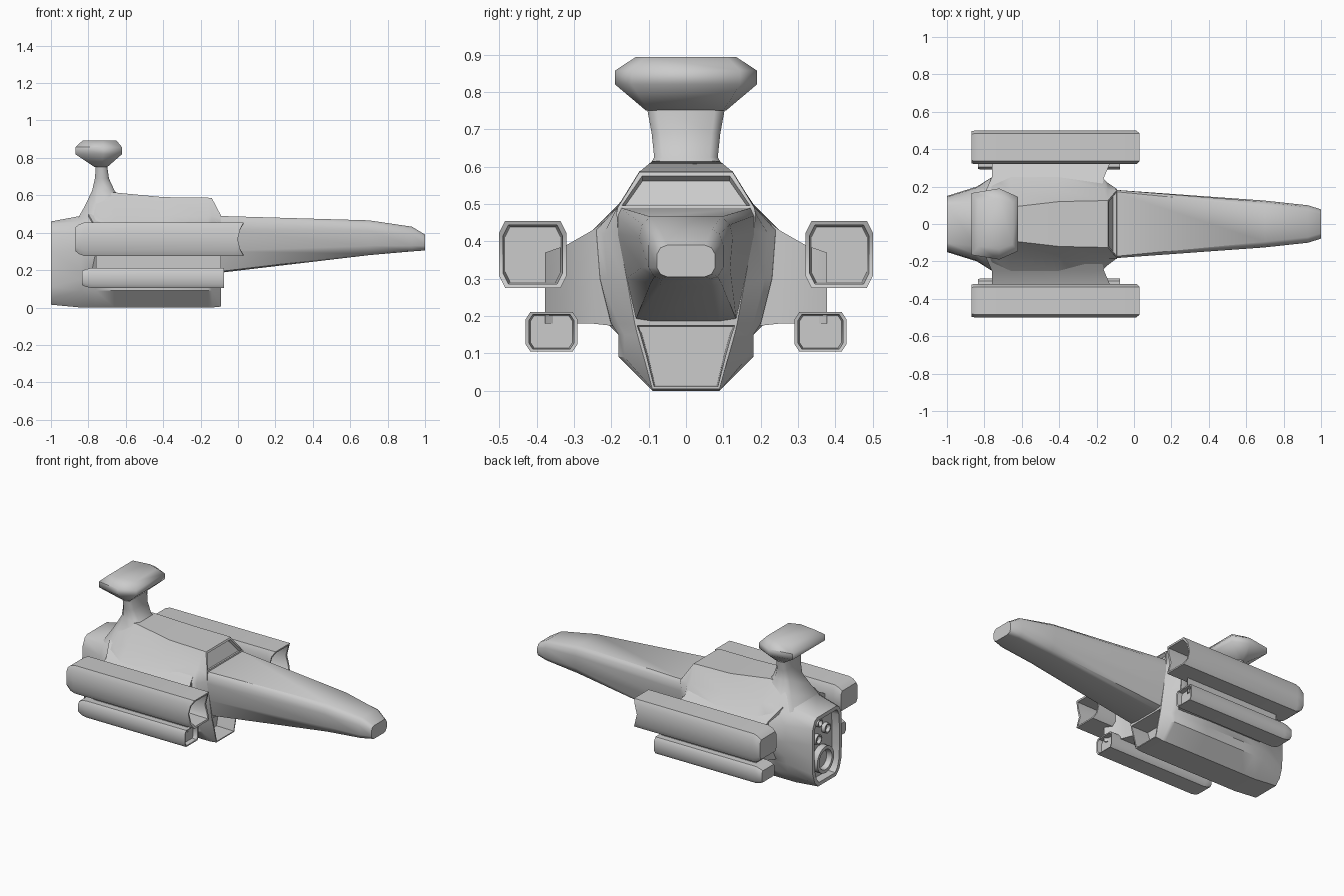
import bpy, bmesh, math
from mathutils import Vector, Matrix

cube = bpy.data.objects.get("Cube")
if cube:
    bpy.data.objects.remove(cube, do_unlink=True)

grey = bpy.data.materials.new("hull_grey")
grey.use_nodes = True
grey.diffuse_color = (0.6, 0.6, 0.6, 1)
grey.node_tree.nodes["Principled BSDF"].inputs["Base Color"].default_value = (0.6, 0.6, 0.6, 1)


def finish(name, bm, mirror=False, angle=50):
    bmesh.ops.recalc_face_normals(bm, faces=bm.faces)
    mesh = bpy.data.meshes.new(name)
    bm.to_mesh(mesh)
    bm.free()
    mesh.materials.append(grey)
    obj = bpy.data.objects.new(name, mesh)
    bpy.context.collection.objects.link(obj)
    bpy.ops.object.select_all(action='DESELECT')
    obj.select_set(True)
    bpy.context.view_layer.objects.active = obj
    bpy.ops.object.shade_smooth_by_angle(angle=math.radians(angle))
    if mirror:
        mod = obj.modifiers.new("mirror", 'MIRROR')
        mod.use_axis = (False, True, False)
    return obj


def loft(rings, cap_start=True, cap_end=True):
    """Skin equal rings of points; returns the bmesh and its vertex rings."""
    bm = bmesh.new()
    vr = [[bm.verts.new(p) for p in ring] for ring in rings]
    n = len(vr[0])
    for a, b in zip(vr, vr[1:]):
        for i in range(n):
            j = (i + 1) % n
            bm.faces.new((a[i], a[j], b[j], b[i]))
    if cap_start:
        bm.faces.new(vr[0])
    if cap_end:
        bm.faces.new(vr[-1])
    return bm, vr


def section(x, half):
    """Symmetric cross-section across the ship at x, bottom to top."""
    return [(x, y, z) for y, z in half] + [(x, -y, z) for y, z in reversed(half)]


def recess(bm, face, rim, depth):
    bmesh.ops.recalc_face_normals(bm, faces=bm.faces)
    bmesh.ops.inset_individual(bm, faces=[face], thickness=rim)
    bmesh.ops.inset_individual(bm, faces=[face], thickness=0.004, depth=-depth)


# Main hull
hull = [
    section(-1.0, [(.09, .015), (.125, .05), (.145, .11), (.15, .2), (.15, .3), (.145, .4), (.125, .445), (.1, .46)]),
    section(-.84, [(.09, 0), (.17, .09), (.18, .15), (.195, .2), (.2, .3), (.195, .4), (.165, .46), (.12, .49)]),
    section(-.76, [(.09, 0), (.18, .09), (.18, .15), (.21, .18), (.25, .3), (.25, .42), (.18, .49), (.09, .6)]),
    section(-.66, [(.09, 0), (.18, .09), (.18, .15), (.21, .18), (.25, .3), (.25, .43), (.18, .5), (.09, .615)]),
    section(-.4, [(.09, 0), (.18, .09), (.18, .15), (.21, .18), (.25, .3), (.25, .43), (.185, .49), (.12, .59)]),
    section(-.16, [(.09, 0), (.18, .09), (.18, .15), (.2, .18), (.23, .3), (.24, .43), (.185, .49), (.125, .587)]),
    section(-.14, [(.09, 0), (.165, .09), (.165, .15), (.18, .18), (.21, .3), (.22, .42), (.185, .49), (.125, .585)]),
    section(-.09, [(.09, .005), (.113, .09), (.13, .15), (.137, .18), (.155, .28), (.182, .43), (.186, .475), (.183, .49)]),
]
bm, rings = loft(hull, cap_end=False)
last, n = rings[-1], len(rings[-1])
scoop = bm.faces.new(last[:4] + last[n - 4:])
bm.faces.new(last[3:n - 3])
windscreen = bm.faces.get((rings[-2][7], rings[-2][8], last[8], last[7]))
rear = bm.faces.get(rings[0])
recess(bm, scoop, .008, .12)
recess(bm, windscreen, .014, .02)
recess(bm, rear, .025, .05)
finish("hull", bm, angle=40)

# Long tapering nose
nose = [
    section(-.12, [(.09, .183), (.135, .19), (.16, .3), (.184, .42), (.184, .47), (.175, .49)]),
    section(.7, [(.07, .28), (.095, .288), (.118, .33), (.125, .41), (.118, .445), (.095, .466)]),
    section(.93, [(.065, .3), (.085, .305), (.1, .33), (.1, .39), (.09, .42), (.07, .432)]),
    section(1.0, [(.05, .305), (.068, .312), (.078, .33), (.078, .365), (.068, .383), (.05, .39)]),
]
bm, _ = loft(nose)
finish("nose", bm)

# Fin that carries the head plate
def slab(z, x0, x1, y):
    c = (x1 - x0) * .25
    half = [(x0, y * .75), (x0 + c, y), (x1 - c, y), (x1, y * .75)]
    return [(x, v, z) for x, v in half] + [(x, -v, z) for x, v in reversed(half)]

bm, _ = loft([slab(.47, -.86, -.56, .185), slab(.55, -.815, -.6, .13), slab(.625, -.78, -.66, .085),
              slab(.69, -.765, -.69, .092), slab(.76, -.76, -.7, .105)])
finish("fin", bm, angle=60)

# Faceted head plate
def plate(z, back, mid, front, yb, ym, yf):
    half = [(back, yb), (mid, ym), (front, yf)]
    return [(x, y, z) for x, y in half] + [(x, -y, z) for x, y in reversed(half)]

bm, _ = loft([plate(.75, -.765, -.73, -.7, .1, .107, .1), plate(.82, -.87, -.72, -.62, .165, .19, .145),
              plate(.857, -.87, -.72, -.62, .165, .19, .145), plate(.893, -.83, -.72, -.65, .12, .135, .11)])
finish("head_plate", bm, angle=55)

# Pylons joining the hull to the engines
def rib(y, x0, x1, z0, z1):
    return [(x0, y, z0), (x1, y, z0), (x1, y, z1), (x0, y, z1)]

bm, _ = loft([rib(.16, -.8, -.18, .17, .5), rib(.25, -.76, -.16, .18, .43),
              rib(.32, -.76, -.13, .18, .39), rib(.377, -.76, -.09, .18, .37)])
finish("pylons", bm, mirror=True, angle=40)


# Engine pods with chamfered corners, an open intake and an optional notched lip
def pod(name, cy, cz, hy, hz, back, front, notch, depth):
    corner = [(.82, -1), (1, -.64), (1, 0), (1, .64), (.82, 1)]
    shape = corner + [(-a, b) for a, b in reversed(corner)]

    def ring(x, sy=1, sz=1, cut=0):
        return [(x - cut * (1 - abs(b)) ** .6, cy + a * hy * sy, cz + b * hz * sz) for a, b in shape]

    bm, _ = loft([ring(back, .95, .7), ring(back + .02, 1, .88), ring(back + .05), ring(front - .05),
                  ring(front, 1, 1, notch), ring(front - .002, .88, .88, notch),
                  ring(front - depth, .82, .82)])
    finish(name, bm, mirror=True, angle=45)


pod("upper_engine_pods", .41, .365, .09, .09, -.87, .03, .032, .16)
pod("lower_engine_pods", .36, .158, .069, .053, -.835, -.075, 0, .03)


# Rear thrusters inside the stern recess
def thruster(name, y, z, radius, length):
    profile = [(0, 1), (length, 1), (length, .75), (length * .3, .65)]
    bm, _ = loft([[(-.945 - d, y + radius * r * math.cos(k * math.tau / 24),
                    z + radius * r * math.sin(k * math.tau / 24)) for k in range(24)] for d, r in profile])
    finish(name, bm, angle=35)


thruster("main_thruster", 0, .15, .085, .045)
thruster("lower_small_thruster", .045, .29, .032, .03)
thruster("middle_small_thruster", -.045, .33, .032, .03)
thruster("upper_small_thruster", .03, .39, .025, .03)
